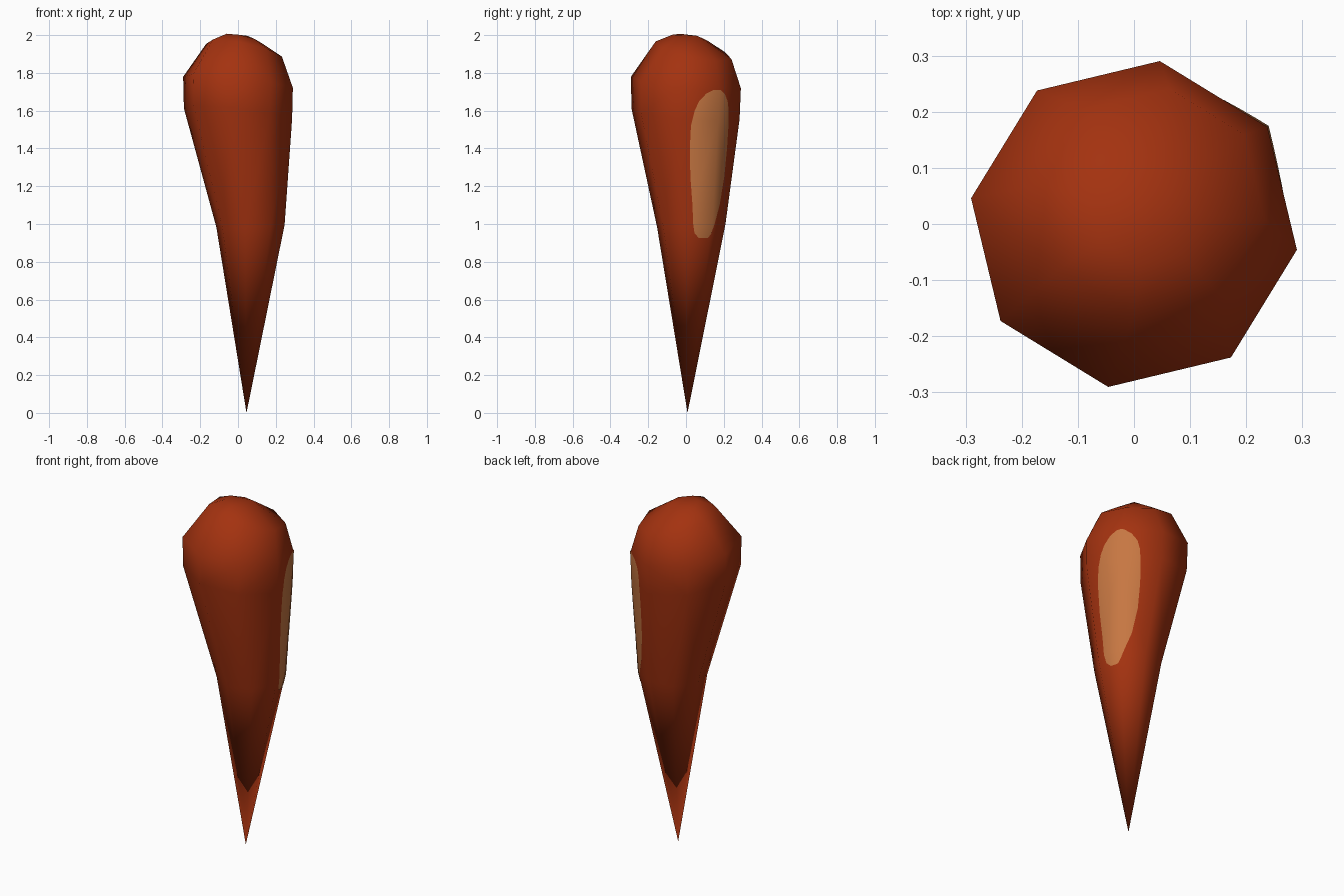
import bpy, bmesh, math
from mathutils import Vector
from mathutils.bvhtree import BVHTree

if "Cube" in bpy.data.objects:
    bpy.data.objects.remove(bpy.data.objects["Cube"])


def material(name, rgb):
    m = bpy.data.materials.new(name)
    m.diffuse_color = (*rgb, 1)
    m.use_nodes = True
    m.node_tree.nodes["Principled BSDF"].inputs["Base Color"].default_value = m.diffuse_color
    return m


def finish(bm, name, mat):
    me = bpy.data.meshes.new(name)
    bm.to_mesh(me)
    bm.free()
    me.materials.append(mat)
    for p in me.polygons:
        p.use_smooth = True
    ob = bpy.data.objects.new(name, me)
    bpy.context.scene.collection.objects.link(ob)
    return ob


red = material("rust red", (0.37, 0.032, 0.005))
tan = material("tan", (0.57, 0.185, 0.055))

# Body: tilted eight-sided rings (centre x, y, z, radius, slope x, slope y)
SIDES = 8
TURN = math.radians(-9)
RINGS = [
    (0.066, 0.028, 0.99, 0.183, 0.04, 0.04),
    (0.0, -0.003, 1.585, 0.290, -0.11, -0.09),
    (0.0, 0.0, 1.75, 0.294, -0.115, -0.09),
    (0.032, 0.040, 1.92, 0.203, -0.20, -0.20),
    (0.025, 0.030, 1.975, 0.105, -0.22, -0.22),
]
bm = bmesh.new()
tip = bm.verts.new((0.045, 0.008, 0.0))
crown = bm.verts.new((0.05, 0.06, 1.996))
loops = []
for cx, cy, cz, r, sx, sy in RINGS:
    loop = []
    for k in range(SIDES):
        a = TURN + k * math.tau / SIDES
        dx, dy = r * math.cos(a), r * math.sin(a)
        loop.append(bm.verts.new((cx + dx, cy + dy, cz + sx * dx + sy * dy)))
    loops.append(loop)
for k in range(SIDES):
    n = (k + 1) % SIDES
    bm.faces.new((tip, loops[0][n], loops[0][k]))
    bm.faces.new((crown, loops[-1][k], loops[-1][n]))
    for lo, hi in zip(loops, loops[1:]):
        bm.faces.new((lo[k], lo[n], hi[n], hi[k]))
bmesh.ops.triangulate(bm, faces=[f for f in bm.faces if len(f.verts) > 3])
bmesh.ops.recalc_face_normals(bm, faces=bm.faces)
tree = BVHTree.FromBMesh(bm)
body = finish(bm, "body", red)

# Pale patch: thin skin laid on the body (height, left, right as seen from back right)
OUTLINE = [
    (0.925, -0.105, -0.065), (0.95, -0.130, -0.050), (1.0, -0.143, -0.030),
    (1.1, -0.150, 0.010), (1.25, -0.165, 0.042), (1.4, -0.173, 0.055),
    (1.52, -0.172, 0.058), (1.6, -0.157, 0.055), (1.65, -0.137, 0.042),
    (1.69, -0.105, 0.010), (1.71, -0.070, -0.030),
]
COLS, STEPS = 24, 6
rows = []
for (z0, l0, r0), (z1, l1, r1) in zip(OUTLINE, OUTLINE[1:]):
    for s in range(STEPS):
        t = s / STEPS
        rows.append((z0 + (z1 - z0) * t, l0 + (l1 - l0) * t, r0 + (r1 - r0) * t))
rows.append(OUTLINE[-1])
across = Vector((-1, 1, 0)).normalized()
toward = Vector((1, 1, 0)).normalized()
bm = bmesh.new()
grid = []
for z, left, right in rows:
    line = []
    for c in range(COLS + 1):
        u = left + (right - left) * c / COLS
        hit, normal, _, _ = tree.ray_cast(across * u + toward * 2 + Vector((0, 0, z)), -toward)
        line.append(bm.verts.new(hit + toward * 0.003))
    grid.append(line)
for lo, hi in zip(grid, grid[1:]):
    for c in range(COLS):
        bm.faces.new((lo[c], lo[c + 1], hi[c + 1], hi[c]))
patch = finish(bm, "pale_patch", tan)

# Patch shares the smooth shading of the body
mod = patch.modifiers.new("match shading", 'DATA_TRANSFER')
mod.object = body
mod.use_loop_data = True
mod.data_types_loops = {'CUSTOM_NORMAL'}
mod.loop_mapping = 'POLYINTERP_NEAREST'
